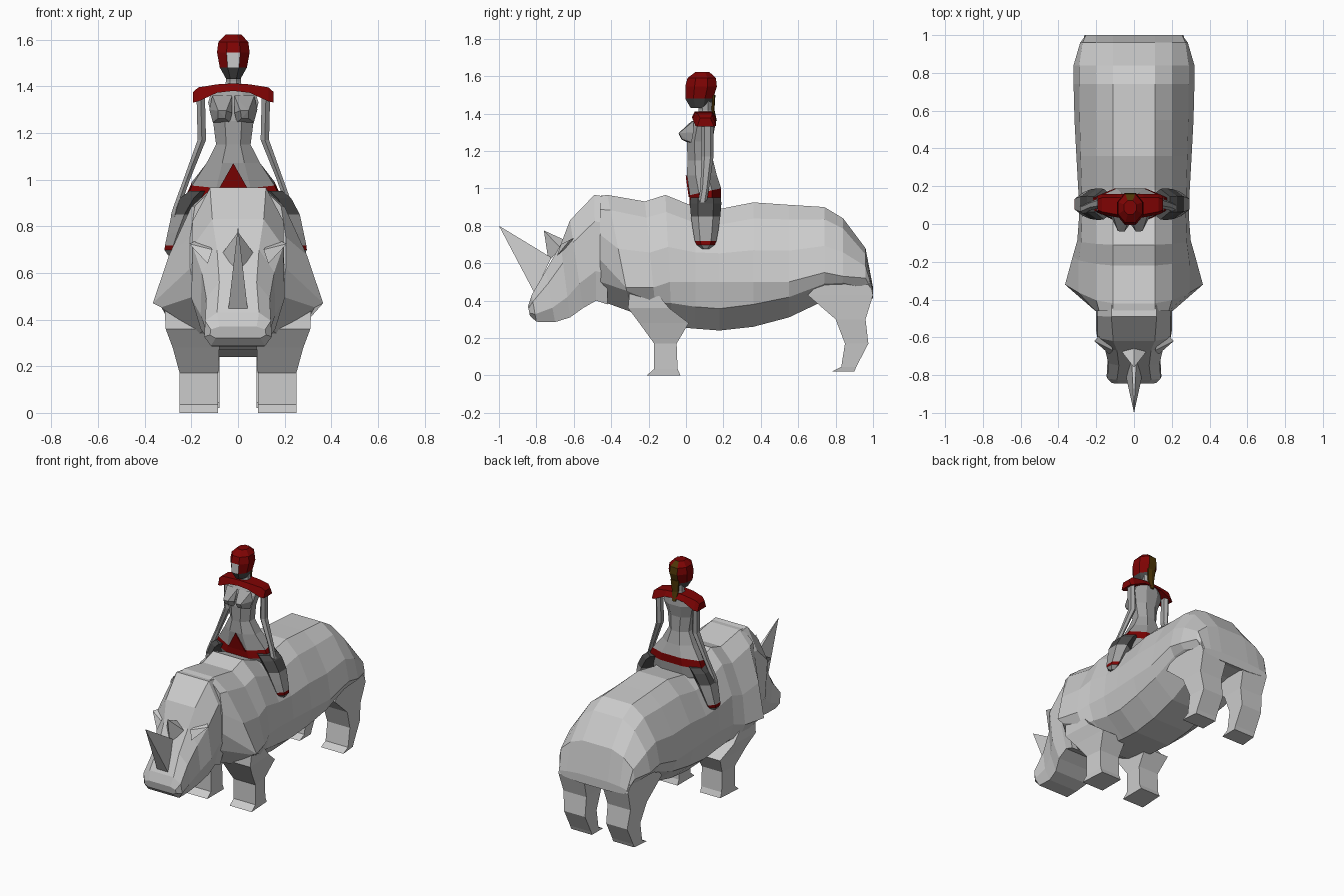
import bpy, bmesh, math


def material(name, rgb):
    m = bpy.data.materials.new(name)
    m.diffuse_color = (*rgb, 1)
    return m


HIDE = material("rhino hide grey", (0.60, 0.60, 0.60))
SKIN = material("rider grey", (0.36, 0.36, 0.36))
PALE = material("pale face", (0.58, 0.58, 0.58))
DARK = material("dark grey", (0.07, 0.07, 0.07))
RED = material("red", (0.21, 0.001, 0.001))
BROWN = material("brown hair", (0.075, 0.036, 0.002))
OFF = -0.02          # the rider sits slightly off centre


def finish(name, bm, mats, rule=None):
    bmesh.ops.recalc_face_normals(bm, faces=bm.faces)
    if rule:
        for f in bm.faces:
            f.material_index = rule(f.calc_center_median(), f.normal)
    me = bpy.data.meshes.new(name)
    bm.to_mesh(me)
    bm.free()
    for m in mats:
        me.materials.append(m)
    ob = bpy.data.objects.new(name, me)
    bpy.context.collection.objects.link(ob)
    return ob


def loft(name, rings, mats, rule=None):
    """Skin a list of equal-length closed rings and cap both ends."""
    bm = bmesh.new()
    vs = [[bm.verts.new(p) for p in r] for r in rings]
    n = len(vs[0])
    for a, b in zip(vs, vs[1:]):
        for i in range(n):
            j = (i + 1) % n
            bm.faces.new((a[i], a[j], b[j], b[i]))
    bm.faces.new(vs[0])
    bm.faces.new(vs[-1])
    return finish(name, bm, mats, rule)


def hull(name, pts, mats):
    bm = bmesh.new()
    for p in pts:
        bm.verts.new(p)
    bmesh.ops.convex_hull(bm, input=bm.verts)
    return finish(name, bm, mats)


def mirrored(half):
    """Half cross-section (x > 0) to a full closed ring."""
    return half + [(-x, y, z) for x, y, z in reversed(half)]


def oval(z, cx, cy, rx, ry, n=8, tilt=0):
    s = 1 / math.cos(math.pi / n)
    pts = []
    for i in range(n):
        t = math.tau * (i + .5) / n
        dy = s * ry * math.sin(t)
        pts.append((cx + s * rx * math.cos(t), cy + dy, z + tilt * dy))
    return pts


def box_ring(s, z, y0, y1, x0, x1):
    return [(s * x0, y0, z), (s * x1, y0, z), (s * (x1 - .012), y1, z), (s * x0, y1, z)]


# Rhino body: y, top z, bottom z, half width, z of widest point, backward slant
stations = [
    (-.46, .960, .40, .205, .62, 0), (-.42, .965, .34, .365, .47, .2),
    (-.22, .930, .27, .325, .47, .1), (-.11, .965, .26, .300, .50, .05),
    (.05, .900, .25, .290, .50, 0), (.18, .890, .24, .295, .50, 0),
    (.36, .925, .26, .305, .50, 0), (.55, .912, .31, .315, .50, 0),
    (.74, .900, .40, .320, .55, 0), (.84, .840, .42, .320, .53, 0),
    (.96, .680, .42, .285, .52, 0), (1.0, .470, .41, .255, .44, 0)]
rings = []
for y, zt, zb, w, wz, k in stations:
    h = zt - zb
    z2 = zt - .13 * h
    x2 = min(.2, .9 * w)
    half = [(.11, zt), (x2, z2), (min(.295, (x2 + w) / 2 + .03, w), (z2 + wz) / 2),
            (w, wz), (.9 * w, zb + .18 * h), (.45 * w, zb)]
    rings.append(mirrored([(x, y + k * (zt - z), z) for x, z in half]))
loft("rhino_body", rings, [HIDE])

# Rhino head: top y, z, bottom y, z, half width, top half width
rings = []
for ty, tz, by, bz, w, wt in [
        (-.42, .955, -.42, .38, .20, .12), (-.49, .965, -.48, .40, .20, .12),
        (-.62, .83, -.55, .36, .20, .11), (-.67, .70, -.62, .31, .16, .09),
        (-.75, .56, -.70, .285, .14, .08), (-.825, .43, -.80, .287, .145, .09),
        (-.845, .37, -.835, .32, .12, .08)]:
    half = [(wt, 0), (w * .97, .25), (w, .72), (w * .8, 1)]
    rings.append(mirrored([(x, ty + t * (by - ty), tz + t * (bz - tz)) for x, t in half]))
loft("rhino_head", rings, [HIDE])

# Horns
hull("front_horn", [(.042, -.81, .44), (-.042, -.81, .44), (.012, -.72, .63),
                    (-.012, -.72, .63), (0, -1.0, .80)], [HIDE])
hull("rear_horn", [(0, -.735, .61), (.07, -.67, .68), (-.07, -.67, .68),
                   (0, -.64, .72), (0, -.76, .775)], [HIDE])

for s, side in ((-1, "left"), (1, "right")):
    # Rhino brows and legs
    hull(side + "_brow", [(s * .11, -.67, .70), (s * .21, -.62, .725),
                          (s * .13, -.69, .64), (s * .15, -.56, .75)], [HIDE])
    loft(side + "_front_leg", [box_ring(s, *r) for r in (
        (.47, -.30, -.18, .08, .315), (.36, -.31, -.09, .08, .31), (.28, -.25, .015, .08, .28),
        (.17, -.17, -.05, .085, .25), (.035, -.17, -.045, .085, .25),
        (0, -.21, -.03, .085, .25))], [HIDE])
    loft(side + "_hind_leg", [box_ring(s, *r) for r in (
        (.56, .78, .965, .06, .28), (.43, .65, 1.0, .07, .275), (.30, .80, .96, .08, .265),
        (.17, .85, .975, .08, .25), (.045, .83, .91, .08, .25),
        (.02, .78, .90, .08, .25))], [HIDE])

    # Rider arm: z, x, y, radius x, radius y
    loft(side + "_arm", [oval(z, s * x + OFF, y, rx, ry, 6) for z, x, y, rx, ry in (
        (1.37, .140, .115, .018, .028), (1.17, .135, .115, .018, .028),
        (1.00, .200, .10, .014, .020), (.88, .243, .08, .015, .02),
        (.85, .25, .08, .017, .024), (.81, .258, .075, .008, .012))], [SKIN])
    # Rider leg: dark thigh, grey lower leg, red cuff
    loft(side + "_leg", [oval(z, s * x + OFF * .5, .105, rx, ry, 6) for z, x, rx, ry in (
        (.95, .15, .05, .07), (.92, .18, .058, .073), (.85, .22, .055, .068),
        (.77, .25, .042, .058), (.718, .267, .036, .05), (.698, .272, .033, .042),
        (.675, .275, .015, .015))], [DARK, SKIN, RED],
        lambda c, n: 0 if c.z > .86 else 2 if .69 < c.z < .718 else 1)
    # Bust
    hull(side + "_bust", [(s * x + OFF, y, z) for x, y, z in (
        (.005, .03, 1.36), (.09, .04, 1.36), (.03, -.04, 1.295), (.065, -.038, 1.295),
        (.005, -.005, 1.285), (.103, .04, 1.30), (.015, .01, 1.245), (.088, .03, 1.245),
        (.035, -.025, 1.262), (.065, -.02, 1.262))], [SKIN])

# Rider torso with a slanted red hip belt: z, half width, front y, back y, tilt
loft("rider_torso", [oval(z, OFF, (a + b) / 2, w, (b - a) / 2, 8, t) for z, w, a, b, t in (
    (.87, .185, .04, .18, 0), (.93, .20, .02, .188, .22), (.982, .177, .02, .188, .22),
    (1.07, .115, .005, .165, 0), (1.15, .074, .008, .145, 0), (1.25, .087, .005, .14, 0),
    (1.33, .108, .02, .155, 0), (1.39, .09, .06, .15, 0))], [SKIN, RED],
    lambda c, n: int(abs(c.z - .956 - .22 * (c.y - .105)) < .02))
hull("red_front_panel", [(OFF + x, y + d, z) for d in (0, .008)
                         for x, y, z in ((-.065, .014, .955), (.065, .014, .955), (0, -.002, 1.07))], [RED])

# Red shoulder yoke
rings = []
for x, z0, z1, y0, y1 in [(-.173, 1.33, 1.375, .06, .15), (-.15, 1.335, 1.395, .05, .16),
                          (-.07, 1.372, 1.408, .035, .16), (0, 1.38, 1.412, .032, .16),
                          (.07, 1.372, 1.408, .035, .16), (.15, 1.335, 1.395, .05, .16),
                          (.173, 1.33, 1.375, .06, .15)]:
    rings.append([(x + OFF, y0, z0), (x + OFF, y1, z0), (x + OFF, y1 - .02, z1), (x + OFF, y0 + .015, z1)])
loft("shoulder_yoke", rings, [RED])

# Neck, head with red hood, and hair at the nape
loft("rider_neck", [oval(z, OFF, .103, r, r * 1.1) for z, r in ((1.37, .045), (1.42, .032), (1.48, .034))], [SKIN])


def head_colour(c, n):
    if c.y > .125 and abs(c.x - OFF) < .01 and c.z < 1.615:
        return 2
    if c.z < 1.47:
        return 3
    return 1 if n.y < -.8 and c.z < 1.54 else 0


loft("rider_head", [oval(z, OFF, (a + b) / 2, w, (b - a) / 2) for z, w, a, b in (
    (1.43, .03, .025, .12), (1.48, .058, -.004, .145), (1.545, .07, -.004, .165),
    (1.59, .064, .008, .16), (1.622, .033, .05, .125))], [RED, PALE, BROWN, DARK], head_colour)
loft("nape_hair", [oval(z, OFF, y, w, .008, 6) for z, y, w in (
    (1.36, .156, .012), (1.42, .143, .022), (1.50, .148, .03))], [BROWN])
